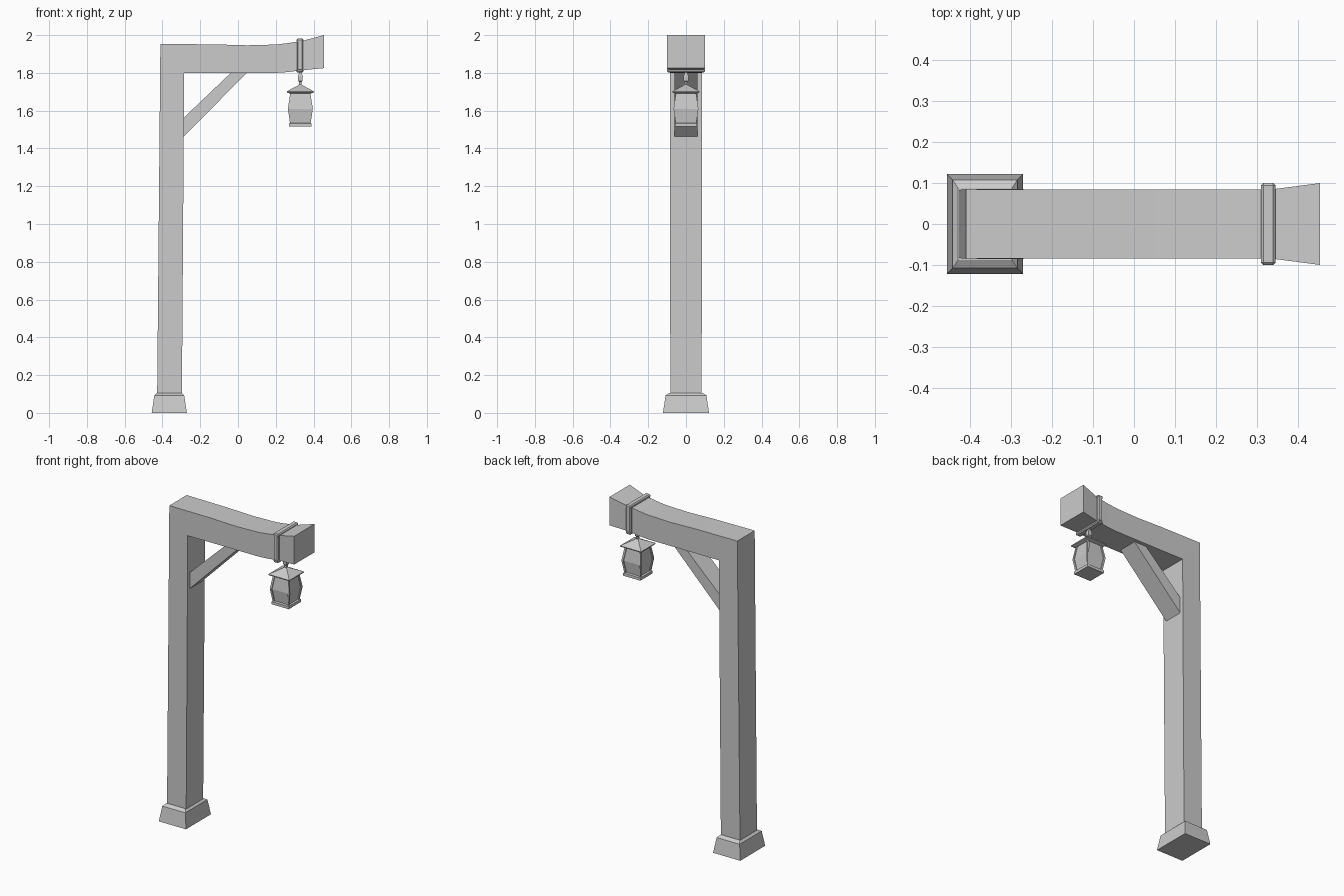
import bpy, bmesh

if "Cube" in bpy.data.objects:
    bpy.data.objects.remove(bpy.data.objects["Cube"])


def loft(name, rings):
    """Skin a chain of equal-length vertex rings, capping both ends."""
    bm = bmesh.new()
    vs = [[bm.verts.new(p) for p in r] for r in rings]
    n = len(rings[0])
    for a, b in zip(vs, vs[1:]):
        for i in range(n):
            j = (i + 1) % n
            bm.faces.new((a[i], a[j], b[j], b[i]))
    bm.faces.new(vs[0][::-1])
    bm.faces.new(vs[-1])
    bmesh.ops.recalc_face_normals(bm, faces=bm.faces[:])
    me = bpy.data.meshes.new(name)
    bm.to_mesh(me)
    bm.free()
    ob = bpy.data.objects.new(name, me)
    bpy.context.collection.objects.link(ob)
    return ob


def rect(cx, cy, z, hx, hy):
    return [(cx - hx, cy - hy, z), (cx + hx, cy - hy, z),
            (cx + hx, cy + hy, z), (cx - hx, cy + hy, z)]


def stack(name, cx, levels, cy=0):
    """Rectangular tower; levels are (z, half x, half y)."""
    return loft(name, [rect(cx, cy, z, hx, hy) for z, hx, hy in levels])


# Stone foot
stack("foot", -0.364, [(0, .093, .122), (.093, .079, .108), (.105, .066, .088)])

# Post and drooping arm: outer x, z, inner x, z, half width
path = [(-.428, .09, -.297, .09, .083), (-.411, 1.953, -.285, 1.8, .085),
        (-.13, 1.951, -.13, 1.8, .084), (.05, 1.946, .05, 1.8, .084),
        (.2, 1.95, .2, 1.8, .084), (.26, 1.957, .26, 1.804, .084),
        (.34, 1.969, .34, 1.814, .085), (.455, 2.0, .455, 1.825, .1)]
loft("post_and_arm", [[(ox, -w, oz), (ox, w, oz), (ix, w, iz), (ix, -w, iz)]
                      for ox, oz, ix, iz, w in path])

# Diagonal brace
side = [(-.295, 1.455), (.05, 1.803), (-.035, 1.803), (-.295, 1.555)]
loft("brace", [[(x, y, z) for x, z in side] for y in (-.061, .061)])

# Iron strap around the arm: four bevelled bars
def bar(name, loc, size):
    bm = bmesh.new()
    bmesh.ops.create_cube(bm, size=1)
    for v in bm.verts:
        v.co = [l + c * s for l, c, s in zip(loc, v.co, size)]
    bmesh.ops.bevel(bm, geom=bm.edges[:], offset=.006, segments=1, affect='EDGES')
    me = bpy.data.meshes.new(name)
    bm.to_mesh(me)
    bm.free()
    bpy.context.collection.objects.link(bpy.data.objects.new(name, me))


for s, tag in ((-1, "front"), (1, "back")):
    bar("strap_" + tag, (.328, s * .089, 1.896), (.032, .022, .168))
bar("strap_top", (.328, 0, 1.971), (.036, .2, .02))
bar("strap_bottom", (.328, 0, 1.811), (.036, .2, .02))

# Hanging link
LX = .33
stack("hanging_link", LX, [(1.725, .005, .005), (1.752, .007, .007),
                           (1.758, .012, .012), (1.782, .013, .013),
                           (1.798, .007, .007), (1.812, .005, .005)])

# Lantern roof, glass, bottom plate
stack("lantern_roof", LX, [(1.69, .054, .054), (1.696, .071, .071),
                           (1.702, .072, .072), (1.732, .016, .016), (1.738, .008, .008)])
stack("lantern_glass", LX, [(1.53, .049, .049), (1.61, .06, .06), (1.695, .048, .048)])
stack("lantern_base", LX, [(1.515, .059, .059), (1.532, .059, .059), (1.536, .053, .053)])

# Lantern frame: bowed corner bars
for sx in (-1, 1):
    for sy in (-1, 1):
        loft("lantern_corner_bar",
             [rect(LX + sx * h, sy * h, z, .006, .006)
              for z, h in ((1.53, .048), (1.61, .06), (1.694, .047))])
